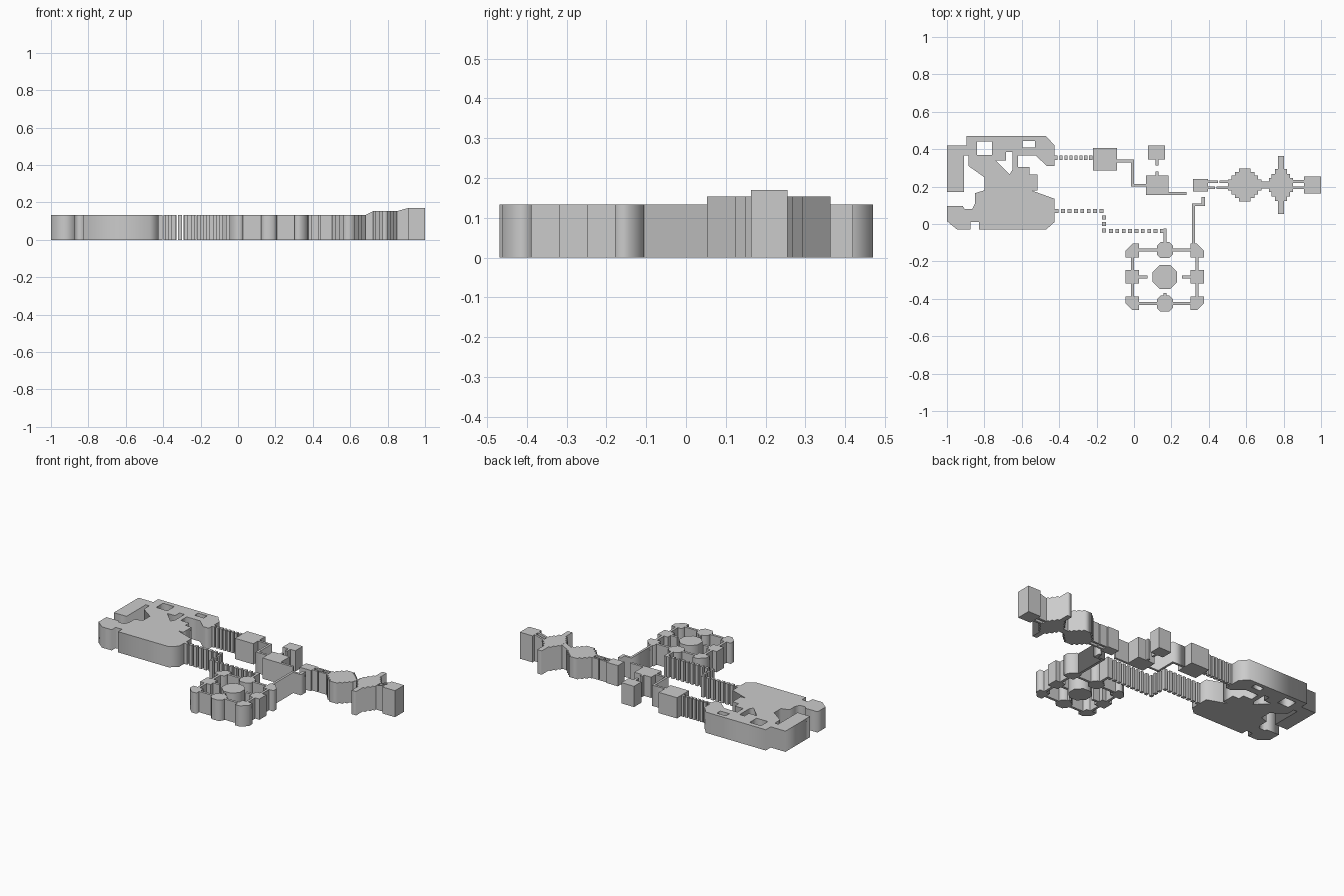
import bpy

if "Cube" in bpy.data.objects:
    bpy.data.objects.remove(bpy.data.objects["Cube"])

H = 0.133          # common height
H_CROSS = 0.153    # raised cross room
H_END = 0.17       # highest end room


def slab(name, outline, holes=(), height=H):
    """Vertical prism from a plan outline, with optional through holes."""
    cu = bpy.data.curves.new(name + "_plan", 'CURVE')
    cu.dimensions = '2D'
    cu.fill_mode = 'BOTH'
    cu.extrude = height / 2
    for loop in [outline, *holes]:
        sp = cu.splines.new('POLY')
        sp.points.add(len(loop) - 1)
        for p, (x, y) in zip(sp.points, loop):
            p.co = (x, y, 0, 1)
        sp.use_cyclic_u = True
    tmp = bpy.data.objects.new(name + "_tmp", cu)
    bpy.context.collection.objects.link(tmp)
    dg = bpy.context.evaluated_depsgraph_get()
    me = bpy.data.meshes.new_from_object(tmp.evaluated_get(dg))
    bpy.data.objects.remove(tmp)
    for v in me.vertices:
        v.co.z += height / 2
    ob = bpy.data.objects.new(name, me)
    bpy.context.collection.objects.link(ob)
    return ob


def box(name, x0, x1, y0, y1, h0=H, h1=None):
    """Box room or corridor; the top may slope from h0 to h1 along x."""
    h1 = h0 if h1 is None else h1
    v = [(x0, y0, 0), (x1, y0, 0), (x1, y1, 0), (x0, y1, 0),
         (x0, y0, h0), (x1, y0, h1), (x1, y1, h1), (x0, y1, h0)]
    f = [(3, 2, 1, 0), (4, 5, 6, 7), (0, 1, 5, 4), (1, 2, 6, 5), (2, 3, 7, 6), (3, 0, 4, 7)]
    me = bpy.data.meshes.new(name)
    me.from_pydata(v, [], f)
    ob = bpy.data.objects.new(name, me)
    bpy.context.collection.objects.link(ob)
    return ob


def stepped(cx, cy, steps):
    """Four-way symmetric staircase outline from (half width, half depth) steps."""
    q = []
    for i, (hx, hy) in enumerate(steps):
        if i:
            q.append((hx, steps[i - 1][1]))
        q.append((hx, hy))
    loop = q + [(-x, y) for x, y in q[::-1]] + [(-x, -y) for x, y in q] + [(x, -y) for x, y in q[::-1]]
    return [(cx + x, cy + y) for x, y in loop]


def octagon(cx, cy, r, c):
    q = [(r, r - c), (r - c, r)]
    loop = q + [(-x, y) for x, y in q[::-1]] + [(-x, -y) for x, y in q] + [(x, -y) for x, y in q[::-1]]
    return [(cx + x, cy + y) for x, y in loop]


# Large main hall with notches and open courts
hall = [(-1, .42), (-.895, .42), (-.895, .47), (-.47, .47), (-.425, .42), (-.425, .31),
        (-.465, .31), (-.525, .365), (-.62, .365), (-.62, .305), (-.56, .305), (-.56, .265),
        (-.515, .265), (-.515, .18), (-.55, .18), (-.425, .135), (-.425, .01), (-.47, -.03),
        (-.83, -.03), (-.83, .01), (-.875, .01), (-.875, -.03), (-.945, -.03), (-1, .015),
        (-1, .095), (-.915, .095), (-.905, .08), (-.865, .08), (-.85, .11), (-.85, .165),
        (-.80, .18), (-.80, .25), (-.885, .31), (-.885, .365), (-.91, .365), (-.91, .17), (-1, .17)]
courts = [[(-.84, .44), (-.76, .44), (-.76, .37), (-.84, .37)],
          [(-.595, .445), (-.53, .445), (-.53, .41), (-.595, .41)],
          [(-.74, .34), (-.685, .34), (-.685, .385), (-.65, .385), (-.65, .29), (-.665, .265)]]
slab("main_hall", hall, courts)

# Stepping blocks of the upper and lower paths
for i in range(8):
    x = -.425 + i * .0265
    box("upper_path_block", x, x + .017, .343, .365)
for i in range(8):
    x = -.425 + i * .0345
    box("lower_path_block", x, x + .021, .06, .081)
for i in range(3):
    y = .025 - i * .035
    box("lower_path_block", -.17, -.15, y, y + .02)
for i in range(9):
    x = -.133 + i * .034
    box("lower_path_block", x, x + .02, -.047, -.027)
box("lower_path_end", .158, .174, -.1, -.025)

# Upper rooms and corridors
box("upper_room", -.22, -.09, .285, .405)
slab("upper_corridor", [(-.09, .33), (-.015, .33), (-.015, .2), (.065, .2), (.065, .215),
                        (0, .215), (0, .345), (-.09, .345)])
box("middle_room", .065, .185, .155, .26)
box("middle_room_stub", .115, .13, .26, .28)
box("north_room_stub", .115, .13, .312, .345)
box("north_room", .075, .165, .345, .42)
box("middle_corridor", .185, .28, .155, .17)
box("junction_room", .315, .395, .175, .24)
for y, ends in ((.22, ((.395, .45), (.457, .505))), (.188, ((.395, .432), (.44, .505)))):
    for a, b in ends:
        box("junction_corridor", a, b, y, y + .013)

# Stepped round room, cross room and end room, rising to the right
slab("round_room", stepped(.592, .208, [(.09, .03), (.072, .05), (.052, .07), (.03, .088)]))
box("rising_corridor", .682, .722, .19, .228, H, H_CROSS)
slab("cross_room", stepped(.785, .208, [(.064, .038), (.05, .06), (.032, .085), (.016, .155)]),
     height=H_CROSS)
for y in (.186, .22):
    box("end_corridor", .849, .91, y, y + .014, H_CROSS, H_END)
box("end_room", .91, 1, .163, .255, H_END)

# Corridor down to the ring of rooms
slab("ring_corridor_link", [(.31, -.11), (.325, -.11), (.325, .095), (.38, .095), (.38, .145),
                            (.36, .145), (.36, .11), (.31, .11)])

# Ring of rooms around a central octagon
CX, CY = .165, -.283
corner = [(.137, .105), (.137, .178), (.172, .178), (.21, .14), (.21, .105)]
for sx in (-1, 1):
    for sy in (-1, 1):
        slab("ring_corner_room", [(CX + sx * x, CY + sy * y) for x, y in corner])
    a, b = sorted((CX + sx * .137, CX + sx * .21))
    box("ring_side_room", a, b, CY - .036, CY + .036)
    a, b = sorted((CX + sx * .092, CX + sx * .137))
    box("ring_side_stub", a, b, CY - .008, CY + .008)
    xc = CX + sx * .172
    yc = CY + sx * .143
    slab("ring_middle_room", octagon(CX, yc, .043, .02))
    for s in (-1, 1):
        a, b = sorted((CY + s * .036, CY + s * .105))
        box("ring_side_corridor", xc - .008, xc + .008, a, b)
        a, b = sorted((CX + s * .043, CX + s * .137))
        box("ring_cross_corridor", a, b, yc - .008, yc + .008)
box("ring_south_stub", CX - .008, CX + .008, CY - .1, CY - .085)
slab("ring_centre", octagon(CX, CY, .065, .038))
